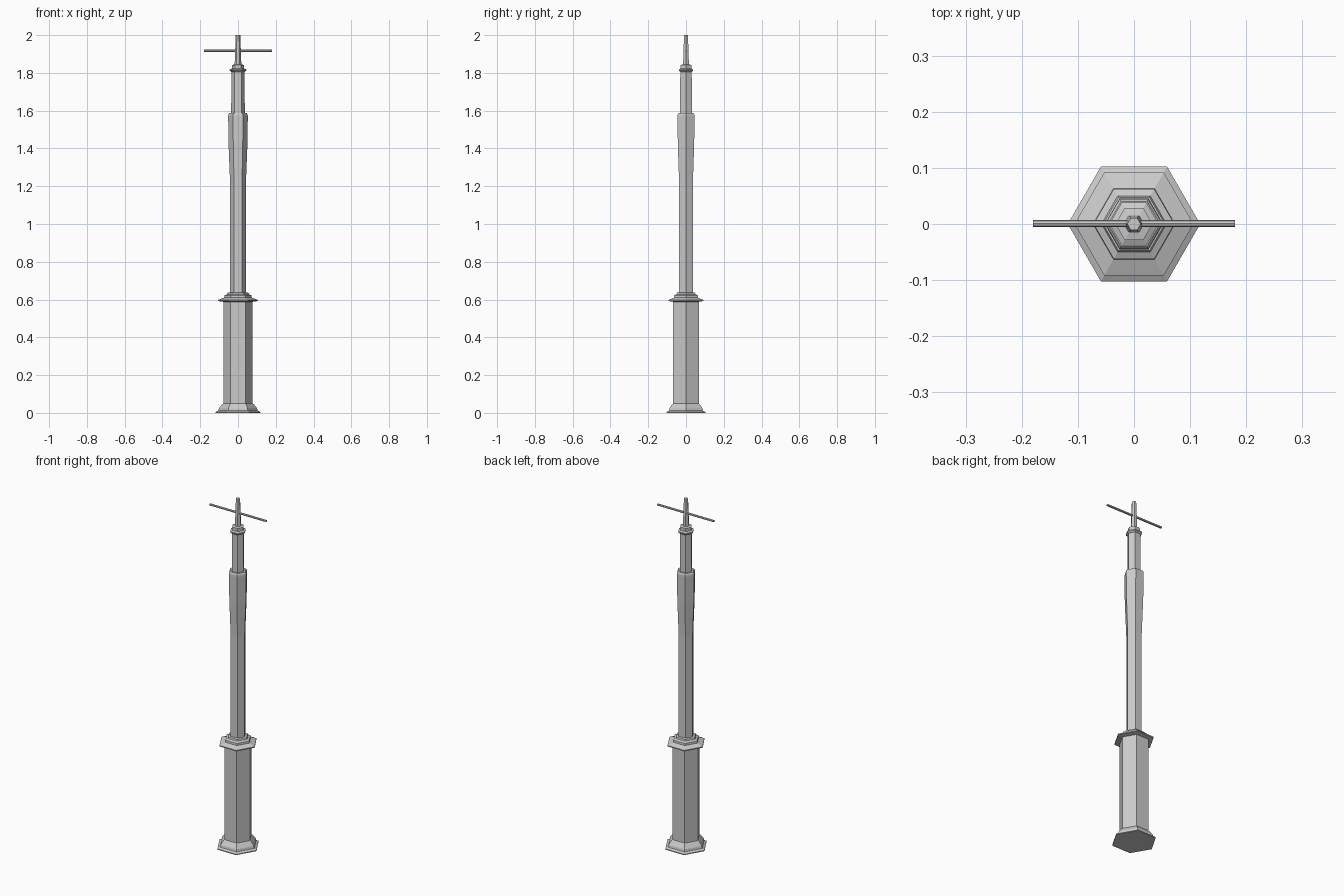
import bpy, bmesh, math

if "Cube" in bpy.data.objects:
    bpy.data.objects.remove(bpy.data.objects["Cube"])


def hex_part(name, profile, sides=6):
    """Lathe a (radius, z) profile into a capped, flat-faced prism."""
    bm = bmesh.new()
    rings = []
    for r, z in profile:
        rings.append([bm.verts.new((r * math.cos(2 * math.pi * i / sides),
                                    r * math.sin(2 * math.pi * i / sides), z))
                      for i in range(sides)])
    for lo, hi in zip(rings, rings[1:]):
        for i in range(sides):
            j = (i + 1) % sides
            bm.faces.new((lo[i], lo[j], hi[j], hi[i]))
    bm.faces.new(rings[0][::-1])
    bm.faces.new(rings[-1])
    mesh = bpy.data.meshes.new(name)
    bm.to_mesh(mesh)
    bm.free()
    ob = bpy.data.objects.new(name, mesh)
    bpy.context.collection.objects.link(ob)
    return ob


# Stepped foot and wide lower pedestal
hex_part("pedestal", [(0.118, 0), (0.118, 0.005), (0.104, 0.012), (0.101, 0.025),
                      (0.083, 0.047), (0.078, 0.05), (0.078, 0.59)])

# Flange between pedestal and shaft
hex_part("pedestal_collar", [(0.078, 0.588), (0.106, 0.592), (0.106, 0.598),
                             (0.073, 0.61), (0.072, 0.622), (0.058, 0.628),
                             (0.055, 0.636), (0.042, 0.638)])

# Main shaft, widening slightly toward its top
hex_part("shaft", [(0.042, 0.63), (0.042, 1.22), (0.050, 1.42),
                   (0.052, 1.57), (0.051, 1.58), (0.046, 1.587)])

# Narrow upper shaft
hex_part("upper_shaft", [(0.036, 1.58), (0.035, 1.81)])

# Top cap and its small step
hex_part("top_cap", [(0.036, 1.805), (0.044, 1.812), (0.044, 1.818), (0.033, 1.823),
                     (0.033, 1.842), (0.018, 1.845)])

# Tapered finial
hex_part("finial", [(0.018, 1.84), (0.015, 1.92), (0.012, 2.0)])

# Horizontal ladder bar
bar = hex_part("ladder_bar", [(0.006, -0.18), (0.006, 0.18)], 8)
bar.rotation_euler = (0, math.pi / 2, 0)
bar.location = (0, 0.001, 1.917)
